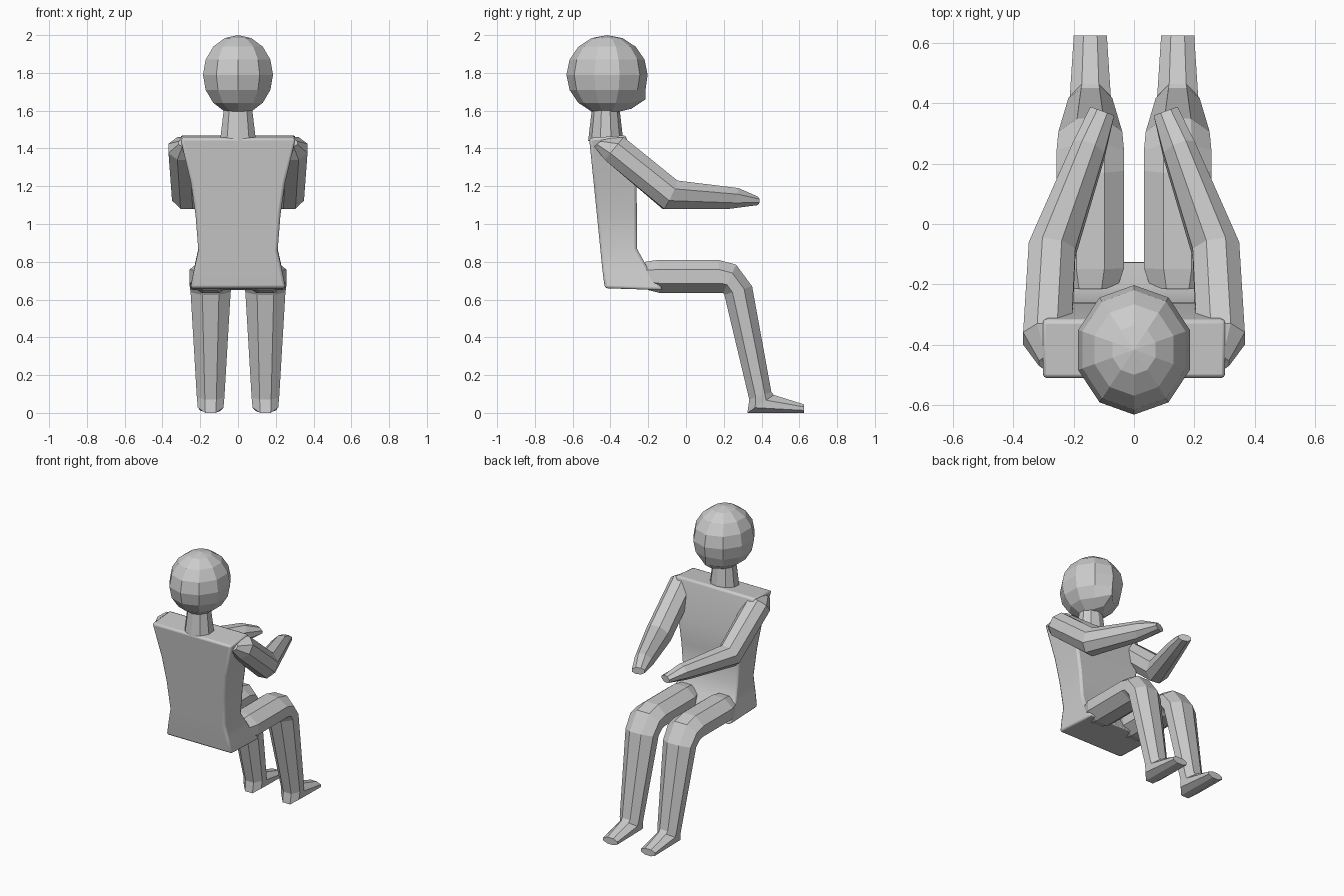
import bpy, bmesh
from math import tan, pi, sin, cos, radians
from mathutils import Vector

if "Cube" in bpy.data.objects:
    bpy.data.objects.remove(bpy.data.objects["Cube"])

T = tan(pi / 8)
OCT = [(T, 1), (1, T), (1, -T), (T, -1), (-T, -1), (-1, -T), (-1, T), (-T, 1)]
BOX = [(1, 1), (1, -1), (-1, -1), (-1, 1)]


def finish(name, bm):
    bmesh.ops.recalc_face_normals(bm, faces=bm.faces)
    me = bpy.data.meshes.new(name)
    bm.to_mesh(me)
    bm.free()
    ob = bpy.data.objects.new(name, me)
    bpy.context.collection.objects.link(ob)
    return ob


def loft(name, shape, sections):
    """Sections: centre x, half width, yaw, and two opposite (y, z) points."""
    bm = bmesh.new()
    rings = []
    for cx, w, yaw, a, b in sections:
        a, b = Vector((cx, *a)), Vector((cx, *b))
        mid, half = (a + b) / 2, (a - b) / 2
        side = Vector((cos(radians(yaw)), sin(radians(yaw)), 0)) * w
        rings.append([bm.verts.new(mid + side * u + half * v) for u, v in shape])
    n = len(shape)
    for r, s in zip(rings, rings[1:]):
        for i in range(n):
            j = (i + 1) % n
            bm.faces.new((r[i], r[j], s[j], s[i]))
    bm.faces.new(rings[0])
    bm.faces.new(rings[-1])
    return finish(name, bm)


def mirror(ob):
    ob.modifiers.new("mirror", 'MIRROR').use_axis[0] = True


# Torso: stacked boxes (front point, back point) with softened edges
torso = loft("torso", BOX, [
    (0, .253, 0, (-.12, .65), (-.43, .66)),
    (0, .232, 0, (-.205, .77), (-.443, .76)),
    (0, .21, 0, (-.26, .87), (-.453, .86)),
    (0, .225, 0, (-.26, 1.05), (-.472, 1.05)),
    (0, .25, 0, (-.262, 1.22), (-.489, 1.22)),
    (0, .306, 0, (-.318, 1.47), (-.513, 1.455))])
bev = torso.modifiers.new("bevel", 'BEVEL')
bev.width, bev.segments = .014, 2
bev.limit_method, bev.angle_limit = 'ANGLE', radians(50)
bpy.context.view_layer.objects.active = torso
torso.select_set(True)
bpy.ops.object.shade_smooth_by_angle(angle=radians(35))

# Legs: hip, thigh, knee, shin, foot
mirror(loft("legs", OCT, [
    (.145, .09, 0, (-.215, .80), (-.20, .65)),
    (.145, .112, 0, (-.15, .81), (-.14, .635)),
    (.145, .112, 0, (.17, .81), (.192, .635)),
    (.145, .112, 0, (.265, .785), (.197, .634)),
    (.145, .106, 0, (.35, .67), (.203, .625)),
    (.145, .073, 0, (.452, .11), (.335, .07)),
    (.145, .068, 0, (.465, .095), (.325, 0)),
    (.145, .055, 0, (.625, .045), (.625, 0))]))

# Arms: shoulder, elbow, wrist, fingertips
mirror(loft("arms", OCT, [
    (.28, .035, 0, (-.44, 1.45), (-.485, 1.41)),
    (.288, .08, 0, (-.33, 1.46), (-.43, 1.34)),
    (.272, .078, 8, (-.05, 1.23), (-.12, 1.08)),
    (.15, .055, 20, (.27, 1.19), (.22, 1.08)),
    (.105, .042, 20, (.375, 1.145), (.375, 1.10))]))

# Neck
bpy.ops.mesh.primitive_cone_add(vertices=10, radius1=.1, radius2=.075,
                                depth=.2, location=(0, -.425, 1.54))
neck = bpy.context.object
neck.name = "neck"
neck.scale.y = .93

# Head: ten-sided ball with the front lower rows pulled out into a jaw
bm = bmesh.new()
bmesh.ops.create_uvsphere(bm, u_segments=10, v_segments=8, radius=1)
jaw = {-.38: (-.213, 1.72), -.71: (-.215, 1.66), -.92: (-.29, 1.61)}
for v in bm.verts:
    x, y, z = v.co
    front = y > 0 and abs(x) < y * .5
    v.co = (x * .195, -.418 + y * .215, 1.79 + z * .21)
    for level, (jy, jz) in jaw.items():
        if front and abs(z - level) < .03:
            v.co.y, v.co.z = jy, jz
finish("head", bm)
